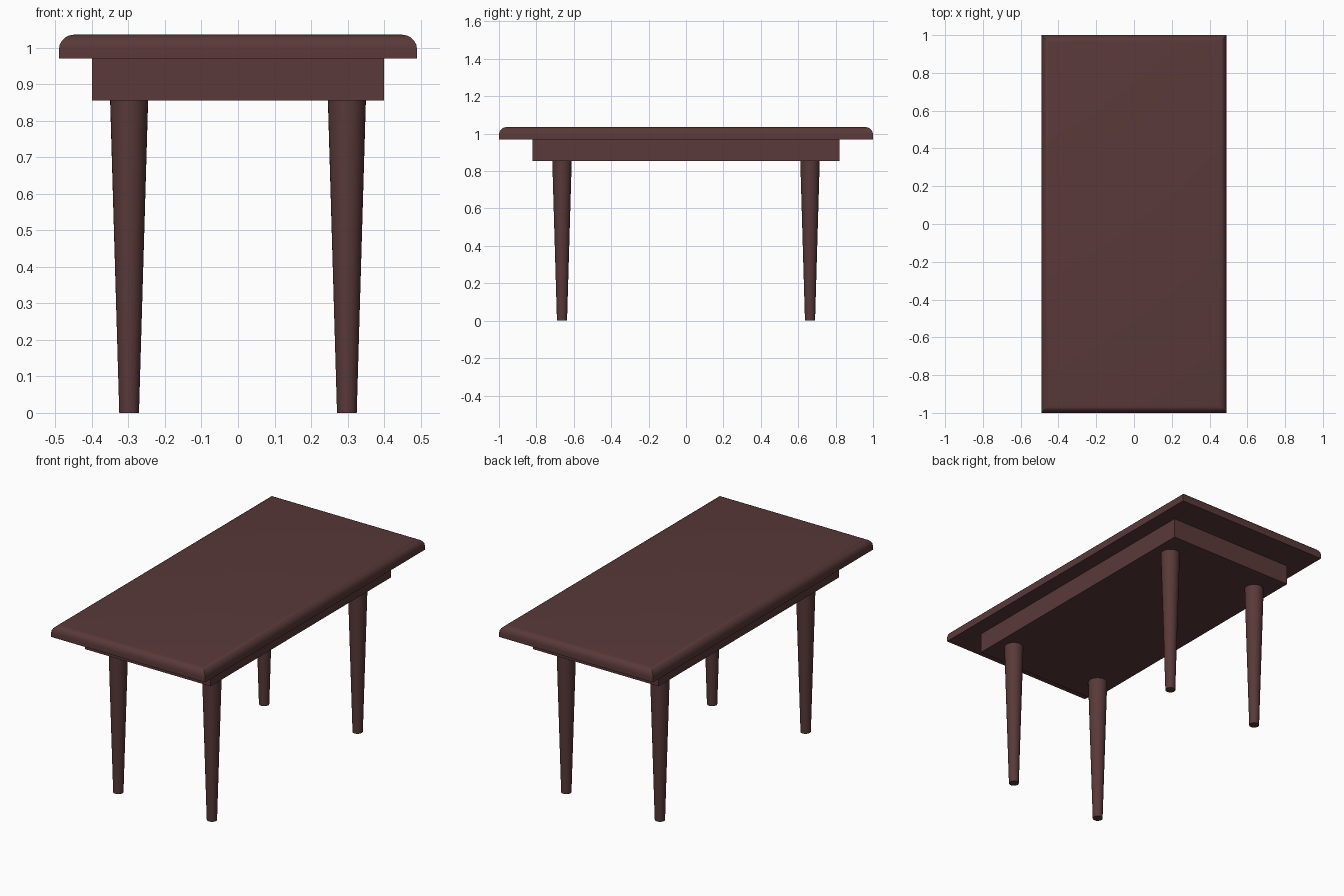
import bpy
import bmesh
from math import radians
from mathutils import Matrix

cube = bpy.data.objects.get("Cube")
if cube:
    bpy.data.objects.remove(cube, do_unlink=True)

# Dark wood finish
wood = bpy.data.materials.new("dark_reddish_wood")
wood.use_nodes = True
WOOD = (0.10, 0.041, 0.041, 1.0)
wood.diffuse_color = WOOD
wood.node_tree.nodes["Principled BSDF"].inputs["Base Color"].default_value = WOOD

APRON_BOTTOM, APRON_TOP, TABLE_TOP = 0.855, 0.97, 1.035


def finish(name, bm, smooth=False):
    """Turn a bmesh into a wooden object."""
    mesh = bpy.data.meshes.new(name)
    bm.to_mesh(mesh)
    bm.free()
    mesh.materials.append(wood)
    obj = bpy.data.objects.new(name, mesh)
    bpy.context.collection.objects.link(obj)
    if smooth:
        bpy.ops.object.select_all(action='DESELECT')
        obj.select_set(True)
        bpy.context.view_layer.objects.active = obj
        bpy.ops.object.shade_smooth_by_angle(angle=radians(35))
    return obj


def slab(half_x, half_y, low, high):
    """Box centred on the vertical axis between two heights."""
    bm = bmesh.new()
    size = Matrix.Diagonal((2 * half_x, 2 * half_y, high - low, 1))
    place = Matrix.Translation((0, 0, (low + high) / 2))
    bmesh.ops.create_cube(bm, size=1, matrix=place @ size)
    return bm


# Tabletop with rounded upper edges and square corners
bm = slab(0.49, 1.0, APRON_TOP, TABLE_TOP)
rim = [e for e in bm.edges if all(v.co.z > TABLE_TOP - 0.01 for v in e.verts)]
bmesh.ops.bevel(bm, geom=rim, offset=0.04, segments=5, profile=0.5,
                affect='EDGES', clamp_overlap=True)
finish("tabletop", bm, smooth=True)

# Solid apron beneath the top
finish("apron", slab(0.40, 0.82, APRON_BOTTOM, APRON_TOP))

# Four tapered round legs
for end, y in (("front", -0.663), ("back", 0.663)):
    for side, x in (("right", -0.298), ("left", 0.298)):
        bm = bmesh.new()
        bmesh.ops.create_cone(
            bm, cap_ends=True, segments=32, radius1=0.027, radius2=0.052,
            depth=APRON_BOTTOM,
            matrix=Matrix.Translation((x, y, APRON_BOTTOM / 2)))
        finish(f"{end}_{side}_leg", bm, smooth=True)
